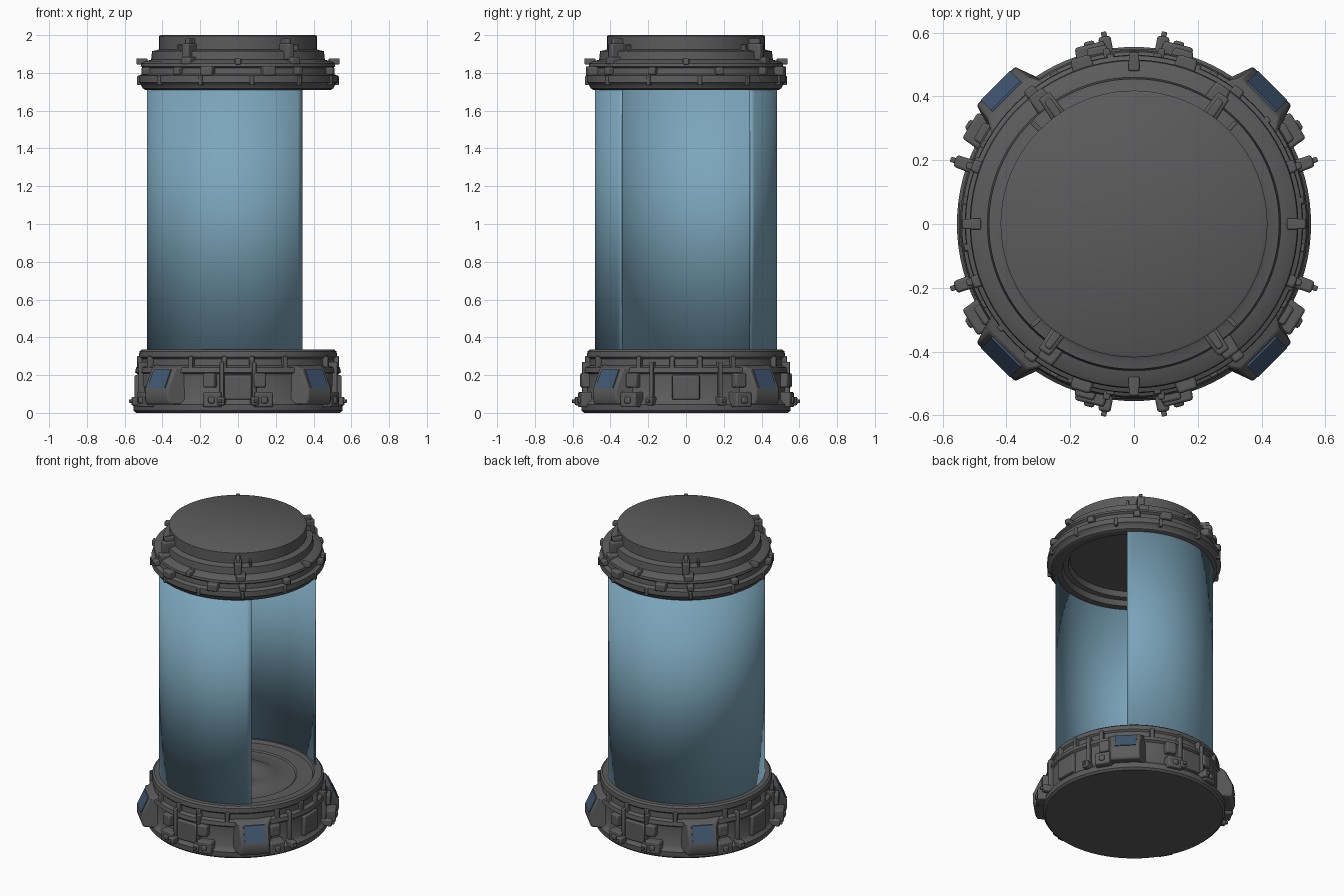
import bpy, bmesh, math
from mathutils import Vector, Matrix

old = bpy.data.objects.get("Cube")
if old:
    bpy.data.objects.remove(old, do_unlink=True)


def material(name, rgb):
    m = bpy.data.materials.new(name)
    m.use_nodes = True
    m.diffuse_color = (*rgb, 1)
    m.node_tree.nodes["Principled BSDF"].inputs["Base Color"].default_value = (*rgb, 1)
    return m


METAL = material("dark metal", (0.105, 0.105, 0.108))
GLASS = material("blue glass", (0.2, 0.38, 0.5))
PANEL = material("navy panel", (0.05, 0.095, 0.165))


def finish(name, bm, mat, angle=35, bevel=0):
    bmesh.ops.recalc_face_normals(bm, faces=bm.faces[:])
    me = bpy.data.meshes.new(name)
    bm.to_mesh(me)
    bm.free()
    ob = bpy.data.objects.new(name, me)
    bpy.context.collection.objects.link(ob)
    me.materials.append(mat)
    if bevel:
        mod = ob.modifiers.new("Bevel", 'BEVEL')
        mod.width = bevel
        mod.segments = 2
    bpy.ops.object.select_all(action='DESELECT')
    ob.select_set(True)
    bpy.context.view_layer.objects.active = ob
    bpy.ops.object.shade_smooth_by_angle(angle=math.radians(angle))
    return ob


def lathe(name, profile, mat, start=0, sweep=360, steps=96):
    """Spin (radius, height) points around the vertical axis."""
    bm = bmesh.new()
    turn = Matrix.Rotation(math.radians(start), 3, 'Z')
    vs = [bm.verts.new(turn @ Vector((r, 0, z))) for r, z in profile]
    es = [bm.edges.new(p) for p in zip(vs, vs[1:])]
    bmesh.ops.spin(bm, geom=vs + es, cent=(0, 0, 0), axis=(0, 0, 1),
                   angle=math.radians(sweep), steps=steps)
    bmesh.ops.remove_doubles(bm, verts=bm.verts[:], dist=0.0005)
    return finish(name, bm, mat)


def lug(name, angle, section, w_in, w_out, mat=METAL, bevel=0.008):
    """Extrude a (radius, height) section sideways; inner points use w_in."""
    bm = bmesh.new()
    turn = Matrix.Rotation(math.radians(angle), 3, 'Z')
    inner = min(r for r, z in section) + 0.002
    sides = []
    for s in (-0.5, 0.5):
        sides.append([bm.verts.new(turn @ Vector((r, s * (w_in if r < inner else w_out), z)))
                      for r, z in section])
    a, b = sides
    bm.faces.new(a)
    bm.faces.new(b[::-1])
    n = len(section)
    for i in range(n):
        j = (i + 1) % n
        bm.faces.new((a[j], a[i], b[i], b[j]))
    return finish(name, bm, mat, bevel=bevel)


def box(name, angle, r0, r1, z0, z1, w, taper=0.85, bevel=0.008):
    return lug(name, angle, [(r0, z0), (r1, z0), (r1, z1), (r0, z1)], w, w * taper, bevel=bevel)


def mirrored(angle):
    """The four reflections of an angle across both ground axes."""
    return (angle, 180 - angle, 180 + angle, -angle)


# Pedestal with ringed floor
lathe("base", [(0, 0), (0.54, 0), (0.553, 0.012), (0.555, 0.045), (0.54, 0.06),
               (0.53, 0.075), (0.532, 0.205), (0.545, 0.215), (0.54, 0.24),
               (0.517, 0.25), (0.515, 0.285), (0.525, 0.295), (0.522, 0.325),
               (0.51, 0.335), (0.465, 0.335), (0.455, 0.315), (0.36, 0.315),
               (0.35, 0.308), (0.24, 0.308), (0.23, 0.314), (0.12, 0.314),
               (0.11, 0.308), (0, 0.308)], METAL)

# Glass wall, open toward the model's left
glass = lathe("glass_wall", [(0.479, 0.325), (0.479, 1.73)], GLASS, 45, 270, 72)
mod = glass.modifiers.new("Thickness", 'SOLIDIFY')
mod.thickness = 0.005
mod.offset = 0

# Stepped lid with a recessed underside
lathe("lid", [(0, 2), (0.41, 2), (0.418, 1.995), (0.418, 1.925), (0.43, 1.92),
              (0.455, 1.915), (0.46, 1.87), (0.49, 1.862), (0.512, 1.85),
              (0.515, 1.835), (0.502, 1.825), (0.505, 1.795), (0.528, 1.785),
              (0.53, 1.75), (0.515, 1.74), (0.505, 1.718), (0.49, 1.71),
              (0.44, 1.715), (0.43, 1.75), (0.40, 1.755), (0.39, 1.79), (0, 1.79)], METAL)

# Corner housings with sloping blue windows
for i, ang in enumerate(mirrored(45), 1):
    lug(f"corner_housing_{i}", ang, [(0.5, 0.045), (0.6, 0.045), (0.612, 0.075),
                                    (0.61, 0.13), (0.56, 0.235), (0.5, 0.255)], 0.25, 0.175)
    lug(f"corner_window_{i}", ang, [(0.603, 0.133), (0.614, 0.133), (0.569, 0.229),
                                   (0.558, 0.229)], 0.13, 0.13, PANEL, 0)

# Base blocks beside each corner, on all four sides
for i, ang in enumerate(mirrored(31) + mirrored(76), 1):
    r = 0.6 if i <= 4 else 0.58
    box(f"foot_block_{i}", ang, 0.5, r, 0.03, 0.11, 0.11)
    box(f"foot_block_pin_{i}", ang, 0.5, r + 0.01, 0.05, 0.085, 0.04)
    box(f"side_box_{i}", ang - 2 if i > 4 else ang, 0.5, 0.568, 0.135, 0.21, 0.075)
for i, ang in enumerate(mirrored(19.5) + mirrored(81), 1):
    box(f"foot_knob_{i}", ang, 0.5, 0.595, 0.04, 0.085, 0.045)
    box(f"foot_knob_tip_{i}", ang, 0.5, 0.61, 0.052, 0.072, 0.02, bevel=0.004)
    box(f"base_strap_{i}", ang, 0.5, 0.557, 0.05, 0.27, 0.025, bevel=0.005)

# Raised plates and upper clips around the base
for i in range(4):
    box(f"base_plate_{i + 1}", i * 90, 0.5, 0.548, 0.07, 0.2, 0.15, 0.95)
for i, ang in enumerate(mirrored(28) + mirrored(62) + mirrored(8) + mirrored(82), 1):
    box(f"base_clip_{i}", ang, 0.5, 0.54, 0.23, 0.3, 0.03, bevel=0.004)

# Lid clamps, small fins and rim tabs
for i, ang in enumerate(mirrored(55), 1):
    box(f"lid_clamp_{i}", ang, 0.4, 0.492, 1.87, 1.955, 0.05)
    box(f"lid_clamp_pin_{i}", ang, 0.41, 0.475, 1.94, 1.982, 0.028, bevel=0.006)
    box(f"lid_clamp_foot_{i}", ang + 2, 0.45, 0.515, 1.845, 1.885, 0.065)
for i, ang in enumerate(mirrored(45), 1):
    box(f"lid_fin_{i}", ang, 0.4, 0.452, 1.9, 1.95, 0.014, 1, 0.003)
for i, ang in enumerate(mirrored(72), 1):
    box(f"rim_tab_{i}", ang, 0.47, 0.55, 1.785, 1.835, 0.075)
for i, ang in enumerate(mirrored(52) + mirrored(20), 1):
    box(f"rim_peg_{i}", ang, 0.47, 0.54, 1.79, 1.83, 0.045)
for i in range(4):
    box(f"rim_latch_{i + 1}", i * 90, 0.48, 0.538, 1.845, 1.877, 0.036, bevel=0.005)
for i in range(12):
    box(f"rim_rib_{i + 1}", i * 30 + 8, 0.48, 0.538, 1.735, 1.785, 0.025, bevel=0.005)
